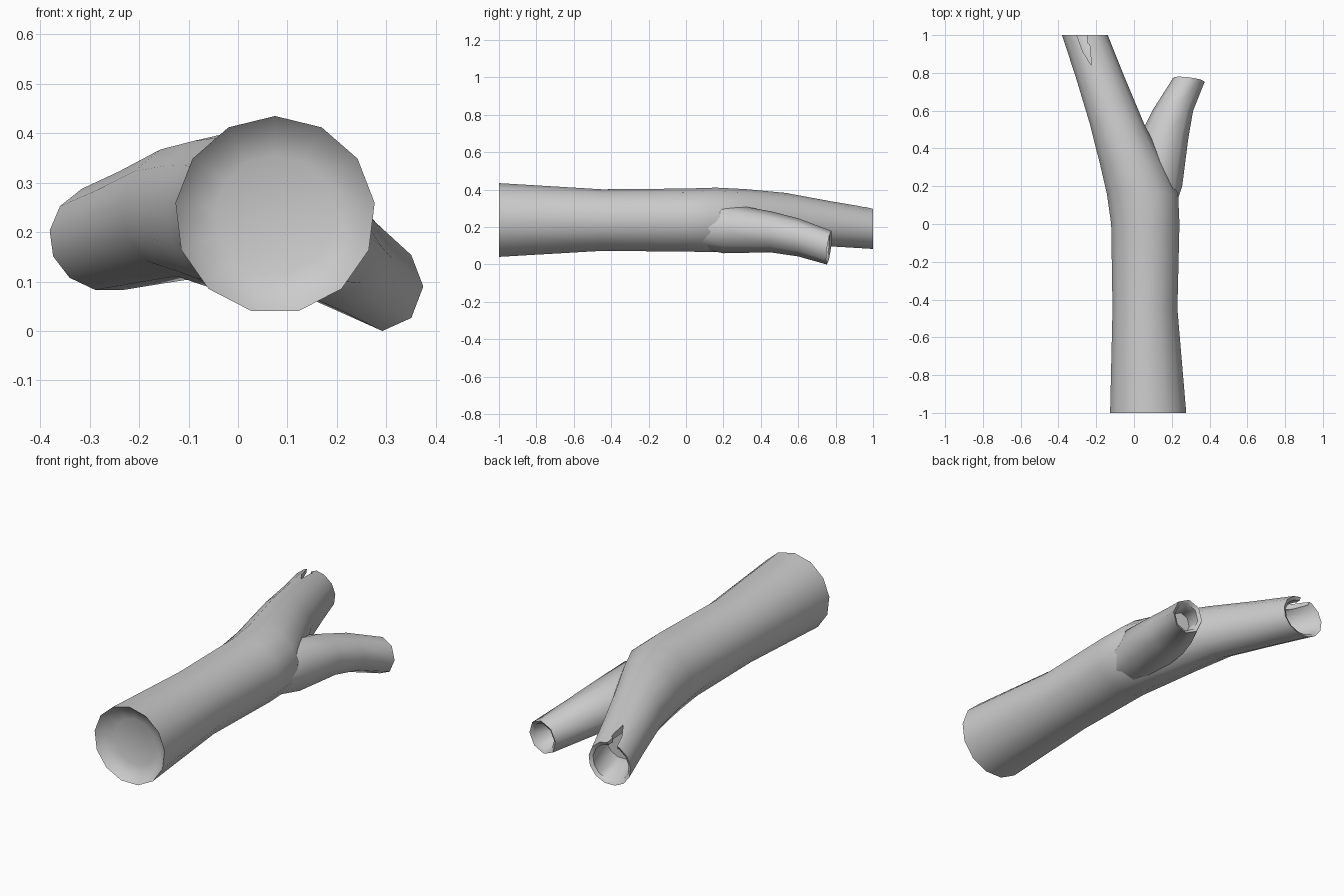
import bpy, bmesh, math
from mathutils import Vector

cube = bpy.data.objects.get("Cube")
if cube:
    bpy.data.objects.remove(cube, do_unlink=True)

bark = bpy.data.materials.new("grey bark")
bark.use_nodes = True
color = (0.6, 0.6, 0.6, 1)
bark.diffuse_color = color
bark.node_tree.nodes["Principled BSDF"].inputs["Base Color"].default_value = color


def ring(bm, sides, x, y, z, rx, rz, tilt=0.0):
    """Elliptical ring across y, starting at the top; tilt turns it towards +x."""
    verts = []
    for i in range(sides):
        a = math.tau * i / sides
        dx, dz = rx * math.sin(a), rz * math.cos(a)
        verts.append(bm.verts.new((x + dx, y - tilt * (dx - dz), z + dz)))
    return verts


def hollow(end, shrink, shift):
    """Copy of a ring row, scaled down and moved along the limb."""
    x, y, z, rx, rz, *tilt = end
    return (x + shift[0], y + shift[1], z + shift[2], rx * shrink, rz * shrink, *tilt)


def loft(name, sides, rows):
    mesh = bpy.data.meshes.new(name)
    bm = bmesh.new()
    rings = [ring(bm, sides, *row) for row in rows]
    for a, b in zip(rings, rings[1:]):
        for i in range(sides):
            j = (i + 1) % sides
            bm.faces.new((a[i], a[j], b[j], b[i]))
    # fan caps
    for r in (rings[0], rings[-1]):
        mid = bm.verts.new(sum((v.co for v in r), Vector()) / sides)
        for i in range(sides):
            bm.faces.new((r[i], r[(i + 1) % sides], mid))
    bmesh.ops.recalc_face_normals(bm, faces=bm.faces)
    bm.to_mesh(mesh)
    bm.free()
    mesh.materials.append(bark)
    obj = bpy.data.objects.new(name, mesh)
    bpy.context.collection.objects.link(obj)
    return obj


# trunk running into the left-leaning limb, dished at the cut, hollow at the tip
base = (0.075, -1.0, 0.235, 0.203, 0.2)
tip = (-0.26, 1.0, 0.19, 0.122, 0.11)
trunk = loft("trunk", 13, [
    hollow(base, 0.6, (0, 0.05, 0)),
    hollow(base, 0.86, (0, 0.03, 0)),
    base,
    (0.058, -0.45, 0.235, 0.173, 0.167),
    (0.06, 0.0, 0.235, 0.182, 0.171),
    (0.045, 0.16, 0.236, 0.19, 0.175),
    (-0.01, 0.32, 0.242, 0.172, 0.161),
    (-0.09, 0.53, 0.245, 0.145, 0.138),
    (-0.18, 0.78, 0.215, 0.13, 0.122),
    tip,
    hollow(tip, 0.85, (0, -0.01, 0)),
    hollow(tip, 0.75, (0.07, -0.2, 0.015)),
])

# side branch, buried in the trunk at its root
end = (0.292, 0.765, 0.09, 0.083, 0.09, 0.13)
branch = loft("side_branch", 8, [
    (0.09, 0.0, 0.2, 0.1, 0.1),
    (0.12, 0.2, 0.195, 0.135, 0.135),
    (0.155, 0.45, 0.175, 0.132, 0.11),
    (0.205, 0.6, 0.145, 0.108, 0.102),
    end,
    hollow(end, 0.8, (0, -0.01, 0)),
    hollow(end, 0.65, (-0.05, -0.12, 0.03)),
])

# jagged split in the upper wall of the limb tip
outline = [(-0.31, 1.02), (-0.27, 0.91), (-0.225, 0.84),
           (-0.235, 0.95), (-0.25, 0.96), (-0.245, 1.02)]
bm = bmesh.new()
low = [bm.verts.new((x, y, 0.21)) for x, y in outline]
top = [bm.verts.new((x, y, 0.5)) for x, y in outline]
bm.faces.new(low)
bm.faces.new(top)
for i in range(len(outline)):
    j = (i + 1) % len(outline)
    bm.faces.new((low[i], low[j], top[j], top[i]))
bmesh.ops.recalc_face_normals(bm, faces=bm.faces)
mesh = bpy.data.meshes.new("split_cutter")
bm.to_mesh(mesh)
bm.free()
mesh.materials.append(bark)
cutter = bpy.data.objects.new("split_cutter", mesh)
bpy.context.collection.objects.link(cutter)
cut = trunk.modifiers.new("split", 'BOOLEAN')
cut.operation = 'DIFFERENCE'
cut.solver = 'EXACT'
cut.object = cutter
bpy.ops.object.select_all(action='DESELECT')
bpy.context.view_layer.objects.active = trunk
trunk.select_set(True)
bpy.ops.object.modifier_apply(modifier="split")
bpy.data.objects.remove(cutter, do_unlink=True)

# soft bark with crisp rims
branch.select_set(True)
bpy.ops.object.shade_smooth_by_angle(angle=math.radians(60))
